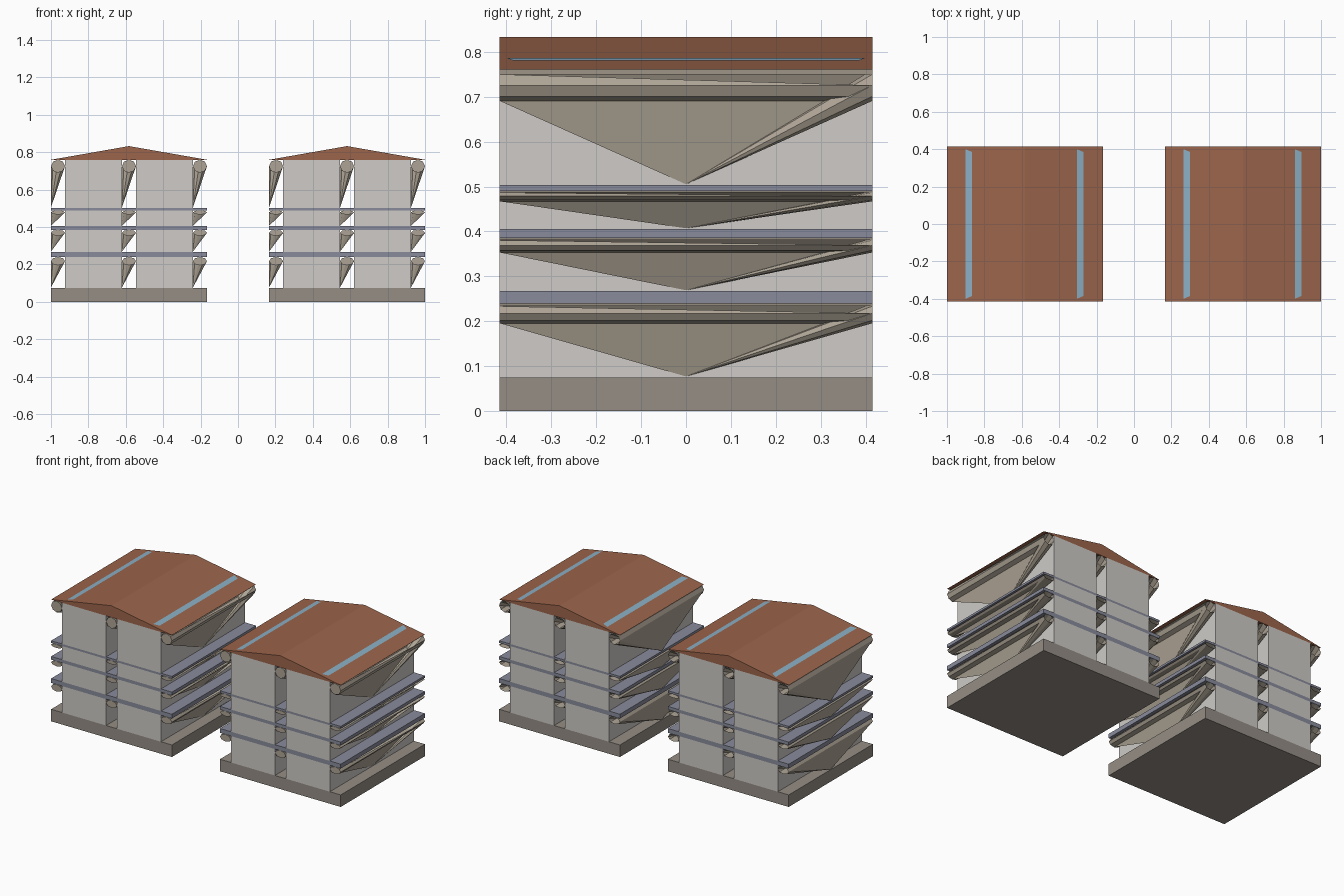
import bpy, bmesh, math

if "Cube" in bpy.data.objects:
    bpy.data.objects.remove(bpy.data.objects["Cube"])

HX, HY = 0.417, 0.415            # half size of one block
CENTRES = (-0.583, 0.583)
FLOORS = [(0.075, 0.24), (0.267, 0.385), (0.405, 0.49), (0.503, 0.76)]
COL_R = 0.0375                   # half width of a bracket bay


def material(name, rgb):
    m = bpy.data.materials.new(name)
    m.diffuse_color = (*rgb, 1)
    m.use_nodes = True
    m.node_tree.nodes["Principled BSDF"].inputs["Base Color"].default_value = m.diffuse_color
    return m


STONE = material("stone", (0.30, 0.27, 0.235))
WALL = material("wall", (0.62, 0.60, 0.57))
SLAB = material("slab", (0.25, 0.26, 0.33))
TILE = material("roof_tile", (0.33, 0.13, 0.07))
GLASS = material("glass", (0.26, 0.43, 0.56))
BRACKET = material("bracket", (0.42, 0.37, 0.30))


def mesh(name, verts, faces, mat, fix=True):
    me = bpy.data.meshes.new(name)
    me.from_pydata(verts, [], faces)
    if fix:
        bm = bmesh.new()
        bm.from_mesh(me)
        bmesh.ops.recalc_face_normals(bm, faces=bm.faces)
        bm.to_mesh(me)
        bm.free()
    me.materials.append(mat)
    ob = bpy.data.objects.new(name, me)
    bpy.context.collection.objects.link(ob)
    return ob


def prism(name, profile, mat, y0=-HY, y1=HY):
    """Extrude an (x, z) profile along y."""
    n = len(profile)
    verts = [(x, y, z) for y in (y0, y1) for x, z in profile]
    faces = [tuple(range(n)), tuple(range(2 * n - 1, n - 1, -1))]
    faces += [(i, (i + 1) % n, (i + 1) % n + n, i + n) for i in range(n)]
    return mesh(name, verts, faces, mat)


def box(name, x0, x1, z0, z1, mat):
    return prism(name, [(x0, z0), (x1, z0), (x1, z1), (x0, z1)], mat)


def bracket(name, cx, z0, z1):
    """Long eight-sided rod under a slab, fanning down to one foot point."""
    n, h = 8, z1 - z0
    rz = h * 0.135
    verts = [(cx + COL_R * math.cos(math.tau * i / n), y,
              z1 - rz + rz * math.sin(math.tau * i / n))
             for y in (-HY, HY) for i in range(n)]
    foot = len(verts)
    verts.append((cx - COL_R, 0, z0 + 0.002))
    faces = [tuple(range(n))]                            # front cap
    for i in range(n):
        j = (i + 1) % n
        if i == 0:
            faces.append((0, n, 1))                      # half-open upper facet
        else:
            faces.append((i, j, j + n, i + n))
        faces.append((i + n, j + n, foot))               # fan to the back ring
    faces += [(6, 6 + n, foot), (4, foot, 4 + n)]        # side webs
    mesh(name, verts, faces, BRACKET, fix=False)


for cx in CENTRES:
    # plinth
    box("plinth", cx - HX, cx + HX, 0, FLOORS[0][0], STONE)
    # floor slabs between storeys
    for low, high in zip(FLOORS, FLOORS[1:]):
        box("floor_slab", cx - HX, cx + HX, low[1], high[0], SLAB)
    # wall blocks and brackets on each storey
    for z0, z1 in FLOORS:
        for side in (-1, 1):
            a, b = sorted((side * COL_R, side * (HX - 2 * COL_R)))
            box("wall_block", cx + a, cx + b, z0, z1, WALL)
        for k in (-1, 0, 1):
            bracket("bracket", cx + k * (HX - COL_R), z0, z1)
    # gable roof
    eave, ridge = 0.76, 0.833
    prism("roof", [(cx - HX, eave), (cx + HX, eave), (cx, ridge)], TILE)
    # skylight strips lying on the roof slopes
    slope = (ridge - eave) / HX
    for a, b in ((-0.318, -0.283), (0.277, 0.312)):
        pts = []
        for x, ends in ((a, 0.40), (b, 0.385)):
            z = ridge - slope * abs(x) + 0.002
            pts += [(cx + x, -ends, z), (cx + x, ends, z)]
        mesh("skylight", pts, [(0, 2, 3, 1)], GLASS, fix=False)
